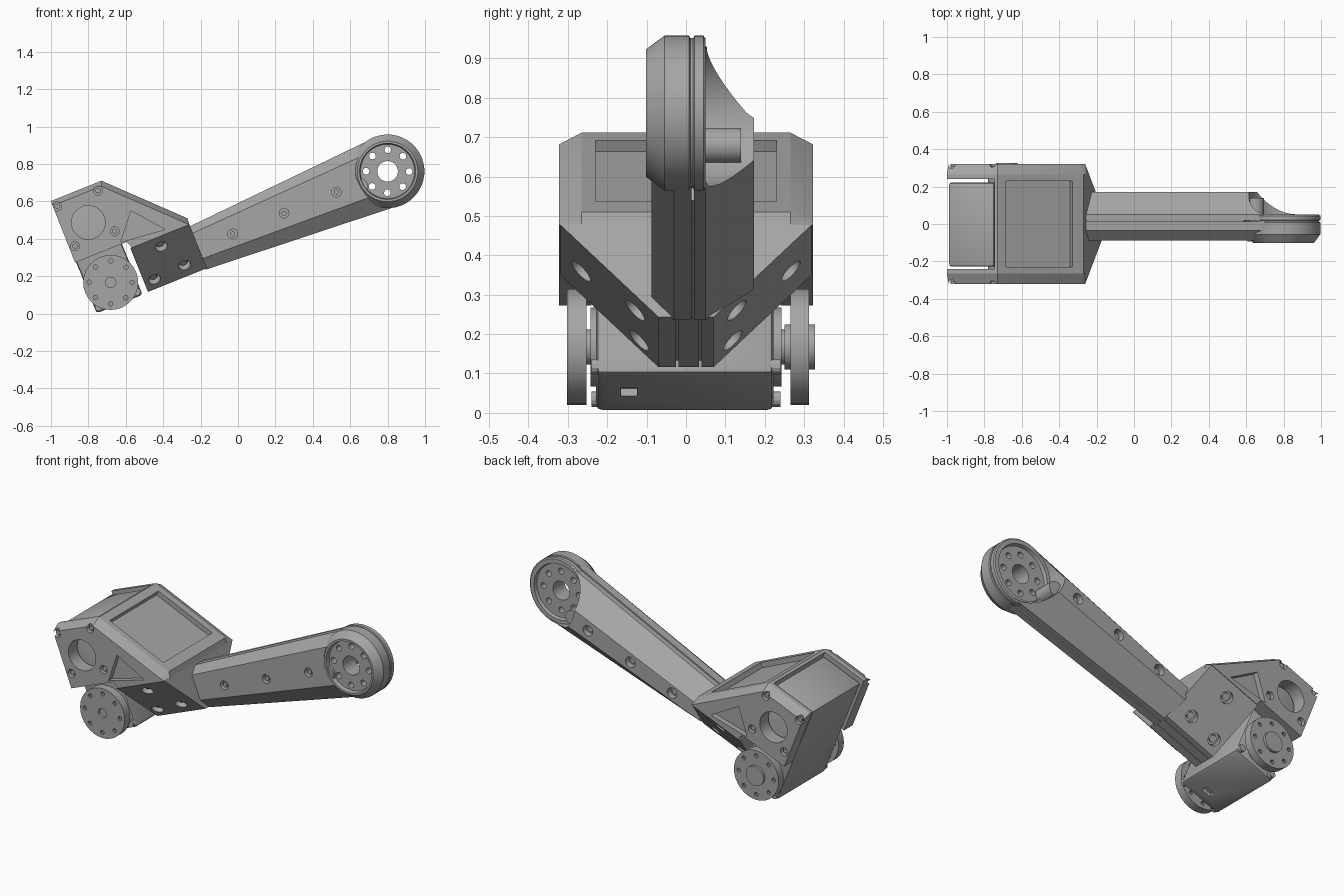
import bpy, bmesh, math
from mathutils import Vector

if "Cube" in bpy.data.objects:
    bpy.data.objects.remove(bpy.data.objects["Cube"])

grey = bpy.data.materials.new("machined grey")
grey.use_nodes = True
grey.diffuse_color = (0.38, 0.38, 0.38, 1)
grey.node_tree.nodes["Principled BSDF"].inputs["Base Color"].default_value = grey.diffuse_color

# Parts are modelled along the arm's own axis, then tilted as a whole
TILT = math.radians(22)
ORIGIN = (-0.21, 0, 0.353)


def loft(bm, rings, closed=False):
    """Skin a list of equal-length rings of points."""
    loops = [[bm.verts.new(p) for p in ring] for ring in rings]
    pairs = list(zip(loops, loops[1:]))
    if closed:
        pairs.append((loops[-1], loops[0]))
    for a, b in pairs:
        for i in range(len(a)):
            j = (i + 1) % len(a)
            bm.faces.new((a[i], a[j], b[j], b[i]))
    if not closed:
        bm.faces.new(loops[0])
        bm.faces.new(loops[-1])


def prism(bm, pts, y0, y1):
    loft(bm, [[(u, y, v) for u, v in pts] for y in (y0, y1)])


def box(bm, u0, u1, y0, y1, v0, v1):
    prism(bm, [(u0, v0), (u1, v0), (u1, v1), (u0, v1)], y0, y1)


def tube(bm, p, q, r, n=24):
    """Solid cylinder from p to q."""
    p, q = Vector(p), Vector(q)
    turn = (q - p).to_track_quat('Z', 'Y')
    ring = [turn @ Vector((r * math.cos(k * math.tau / n), r * math.sin(k * math.tau / n), 0)) for k in range(n)]
    loft(bm, [[p + c for c in ring], [q + c for c in ring]])


def part(name, build, cuts=(), bevel=0):
    def make(label, fn):
        bm = bmesh.new()
        fn(bm)
        bmesh.ops.recalc_face_normals(bm, faces=bm.faces)
        mesh = bpy.data.meshes.new(label)
        bm.to_mesh(mesh)
        bm.free()
        mesh.materials.append(grey)
        ob = bpy.data.objects.new(label, mesh)
        bpy.context.collection.objects.link(ob)
        ob.location = ORIGIN
        ob.rotation_euler = (0, -TILT, 0)
        return ob

    ob = make(name, build)
    bpy.ops.object.select_all(action='DESELECT')
    bpy.context.view_layer.objects.active = ob
    ob.select_set(True)
    if bevel:
        mod = ob.modifiers.new("bevel", 'BEVEL')
        mod.width, mod.segments = bevel, 2
        bpy.ops.object.modifier_apply(modifier=mod.name)
    for cut in cuts:
        cutter = make("cutter", cut)
        cutter.hide_render = True
        mod = ob.modifiers.new("cut", 'BOOLEAN')
        mod.operation, mod.solver, mod.object = 'DIFFERENCE', 'EXACT', cutter
        bpy.ops.object.modifier_apply(modifier=mod.name)
        bpy.data.objects.remove(cutter)
    bpy.ops.object.shade_smooth_by_angle(angle=math.radians(25))
    return ob


def circle(u, v, r, n=8):
    return [(u + r * math.cos((k + .5) * math.tau / n), v + r * math.sin((k + .5) * math.tau / n)) for k in range(n)]


# Housing: chamfered block with a motor slot, window, side holes and pockets
PLATE_BOLTS = [(-.62, .488), (-.385, .485), (-.61, .255), (-.384, .249)]
full = [(-.64, .527), (-.348, .527), (.003, .168), (0, .134), (-.331, .134), (-.345, .173), (-.643, .173)]
slim = [(-.64, .50), (-.36, .50), (-.035, .168)] + full[3:]


def housing(bm):
    loft(bm, [[(u, y, v) for u, v in pts] for y, pts in ((-.322, slim), (-.265, full), (.265, full), (.322, slim))])


def slot(bm):
    box(bm, -.7, -.365, -.24, .24, .1, .6)


def window(bm):
    a, b = Vector((-.348, .527)), Vector((.003, .168))
    n = Vector((b.y - a.y, a.x - b.x)).normalized() * -1
    p, q = a.lerp(b, .1), a.lerp(b, .87)
    prism(bm, [p + n * .1, q + n * .1, q - n * .03, p - n * .03], -.23, .23)


def side_details(bm):
    for s in (-1, 1):
        tube(bm, (-.497, s * .2, .346), (-.497, s * .4, .346), .09, 32)
        prism(bm, [(-.375, .184), (-.262, .318), (-.13, .158)], s * .29, s * .4)
        for u, v in PLATE_BOLTS:
            tube(bm, (u, s * .295, v), (u, s * .4, v), .024, 16)


part("housing", housing, (slot, window, side_details))

# Wedge under the housing, its sloped sides drilled for bolts
WEDGE_BOLTS = [(-.183, .081), (-.105, -.058), (-.283, -.068)]
NORMAL = Vector((0, .711, -.703))


def wedge_point(u, v, s, depth):
    p = Vector((u, .07 + (v + .118) * .988, v)) + NORMAL * depth
    p.y *= s
    return p


def wedge(bm):
    section = [(-.32, .135), (-.07, -.118), (.07, -.118), (.32, .135)]
    loft(bm, [[(u, y, v) for y, v in section] for u in (-.34, 0)])


def wedge_holes(bm):
    for s in (-1, 1):
        for u, v in WEDGE_BOLTS:
            tube(bm, wedge_point(u, v, s, -.04), wedge_point(u, v, s, .1), .034, 20)
    for y in (-.022, .036):
        box(bm, -.4, .1, y - .003, y + .003, -.2, -.1)


part("lower_wedge", wedge, (wedge_holes,))


def housing_bolts(bm):
    for s in (-1, 1):
        for u, v in PLATE_BOLTS:
            tube(bm, (u, s * .29, v), (u, s * .31, v), .015, 6)
        for u, v in WEDGE_BOLTS:
            tube(bm, wedge_point(u, v, s, -.045), wedge_point(u, v, s, -.02), .02, 12)


part("housing_bolts", housing_bolts)

# Motor held between the side plates, with a socket underneath
part("motor", lambda bm: box(bm, -.637, -.373, -.228, .222, -.121, .515),
     (lambda bm: box(bm, -.53, -.47, -.165, -.125, -.2, -.10),), bevel=.015)


def motor_caps(bm):
    for s in (-1, 1):
        tube(bm, (-.506, s * .2, .004), (-.506, s * .243, .004), .1, 32)
        tube(bm, (-.506, s * .2, .004), (-.506, s * .27, .004), .045)
        for u, v in ((-.395, -.095), (-.615, -.095)):
            tube(bm, (u, s * .2, v), (u, s * .24, v), .02, 12)
    tube(bm, (-.506, .25, .004), (-.506, .327, .004), .058)


part("motor_caps", motor_caps)


# Drive discs on both ends of the motor shaft
def disc_holes(bm):
    for u, v in circle(-.506, .004, .115):
        tube(bm, (u, -.5, v), (u, .5, v), .012, 10)
    tube(bm, (-.506, -.5, .004), (-.506, -.285, .004), .028, 16)


for name, y0, y1 in (("front_drive_disc", -.302, -.252), ("rear_drive_disc", .265, .312)):
    part(name, lambda bm: tube(bm, (-.506, y0, .004), (-.506, y1, .004), .147, 32), (disc_holes,))

# Arm: two tapered shells meeting along a seam
END = 1.089
ARM_BOLTS = (.196, .492, .793)


def shell(section, u1, h1):
    return lambda bm: loft(bm, [[(u, y, k * h) for y, k in section] for u, h in ((-.01, .123), (u1, h1))])


def front_bores(bm):
    for u in ARM_BOLTS:
        tube(bm, (u, -.2, 0), (u, -.06, 0), .026, 16)
    tube(bm, (END, -.3, 0), (END, .3, 0), .17, 32)


def rear_bores(bm):
    for u in ARM_BOLTS:
        tube(bm, (u, .3, 0), (u, .135, 0), .032, 16)


def scoop(bm):
    tube(bm, (END, .046, 0), (END, .3, 0), .186, 48)


def ring_bore(bm):
    tube(bm, (END, -.3, 0), (END, .3, 0), .17, 32)


front = [(.014, 1), (-.035, 1), (-.088, .68), (-.088, -.5), (-.03, -1), (.014, -1)]
rear = [(.02, .98), (.05, .98), (.172, .32), (.172, -.32), (.05, -.98), (.02, -.98)]
part("front_arm_shell", shell(front, END - .02, .192), (front_bores,))
part("rear_arm_shell", shell(rear, END - .01, .192), (rear_bores, scoop, ring_bore))
part("arm_core", shell([(-.01, .94), (.03, .94), (.03, -.94), (-.01, -.94)], END - .16, .185))


def arm_bolts(bm):
    for u in ARM_BOLTS:
        tube(bm, (u, -.05, 0), (u, -.08, 0), .014, 8)
        tube(bm, (u, .12, 0), (u, .15, 0), .018, 8)
    tube(bm, (.92, -.094, -.02), (.92, .14, -.02), .045)


part("arm_bolts", arm_bolts)


# Round joint at the arm's end: turned ring with a bolt circle
def joint(bm):
    profile = [(.055, -.078), (.145, -.078), (.15, -.102), (.162, -.102), (.197, -.055), (.197, .008), (.191, .011),
               (.191, .018), (.197, .021), (.197, .044), (.19, .05), (.165, .05), (.16, .03), (.055, .03)]
    n = 40
    loft(bm, [[(END + r * math.cos(k * math.tau / n), y, r * math.sin(k * math.tau / n)) for r, y in profile]
              for k in range(n)], closed=True)


def joint_holes(bm):
    for u, v in circle(END, 0, .115):
        tube(bm, (u, -.3, v), (u, .3, v), .018, 12)


part("end_joint", joint, (joint_holes,))
